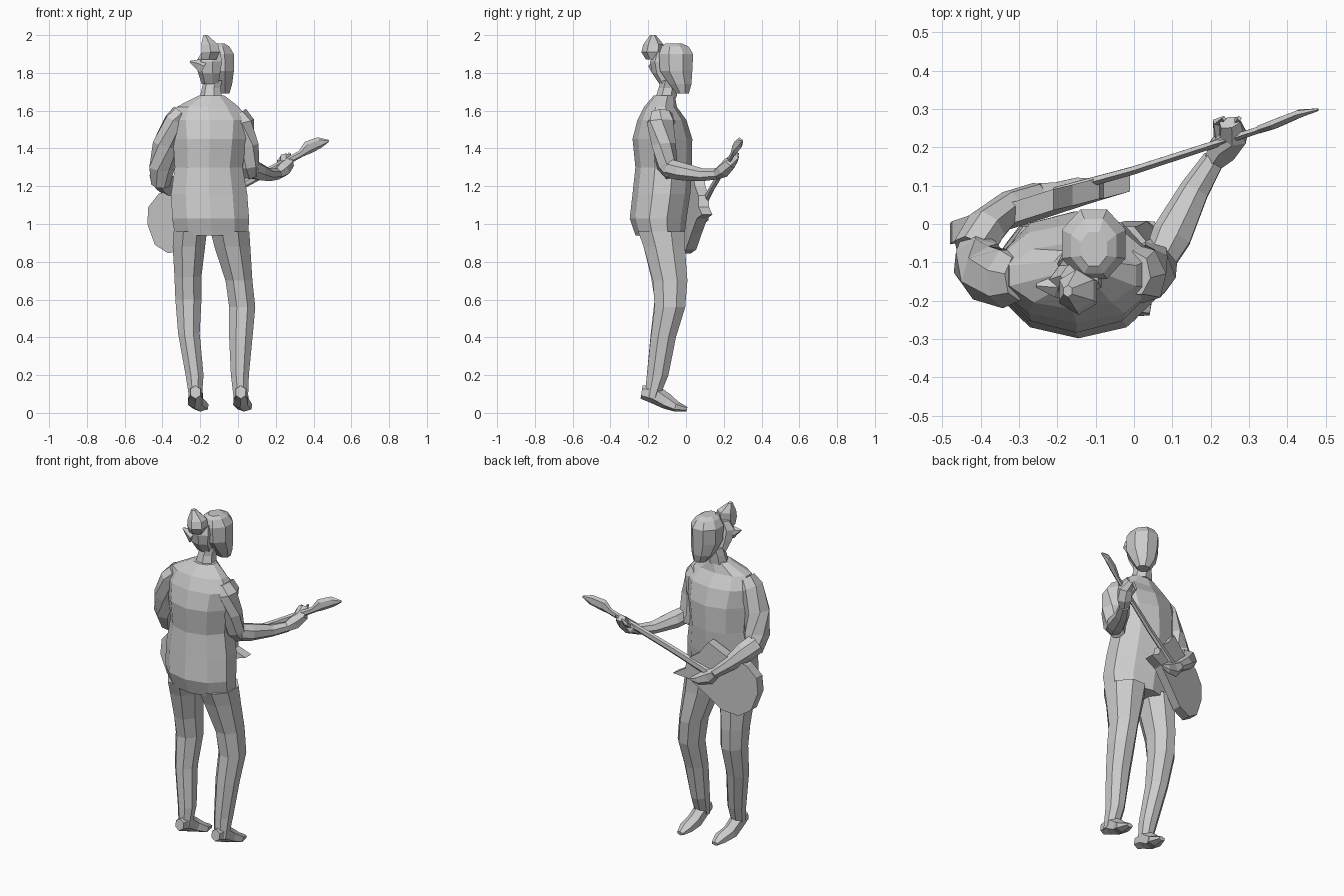
import bpy, bmesh, math
from mathutils import Vector


def skin(name, rings):
    """Join a list of point rings into a closed, flat-faceted shell."""
    bm = bmesh.new()
    rows = [[bm.verts.new(p) for p in r] for r in rings]
    n = len(rows[0])
    for a, b in zip(rows, rows[1:]):
        for i in range(n):
            j = (i + 1) % n
            bm.faces.new((a[i], a[j], b[j], b[i]))
    bm.faces.new(rows[0][::-1])
    bm.faces.new(rows[-1])
    bmesh.ops.recalc_face_normals(bm, faces=bm.faces)
    me = bpy.data.meshes.new(name)
    bm.to_mesh(me)
    bm.free()
    ob = bpy.data.objects.new(name, me)
    bpy.context.collection.objects.link(ob)
    return ob


def stack(name, levels, n=8, grow=1.03):
    """Horizontal sections given as (z, x0, x1, y0, y1)."""
    angles = [math.tau * (i + 0.5) / n for i in range(n)]
    return skin(name, [[((x0 + x1 + grow * math.cos(a) * (x1 - x0)) / 2,
                         (y0 + y1 + grow * math.sin(a) * (y1 - y0)) / 2, z) for a in angles]
                       for z, x0, x1, y0, y1 in levels])


def limb(name, path, n=6):
    """Sections square to a path of (x, y, z, half width, half height)."""
    pts = [Vector(p[:3]) for p in path]
    rings = []
    for i, p in enumerate(path):
        t = (pts[min(i + 1, len(pts) - 1)] - pts[max(i - 1, 0)]).normalized()
        side = t.cross(Vector((0, 0, 1))).normalized()
        up = side.cross(t)
        rings.append([pts[i] + side * p[3] * math.cos(math.tau * k / n + 0.5)
                      + up * p[4] * math.sin(math.tau * k / n + 0.5) for k in range(n)])
    return skin(name, rings)


# Shirt and hips
stack("torso", [(0.94, -0.34, 0.06, -0.265, -0.01), (1.03, -0.355, 0.065, -0.295, 0.0),
                (1.16, -0.36, 0.055, -0.28, 0.02), (1.30, -0.34, 0.03, -0.265, 0.03),
                (1.45, -0.35, 0.05, -0.28, 0.03), (1.55, -0.36, 0.06, -0.255, 0.0),
                (1.62, -0.33, 0.01, -0.22, -0.05), (1.68, -0.21, -0.07, -0.17, -0.06)], 10, 1.02)

# Neck and head
stack("neck", [(1.67, -0.20, -0.08, -0.16, -0.05), (1.72, -0.19, -0.09, -0.145, -0.045),
               (1.76, -0.18, -0.08, -0.135, -0.04)], 7)
stack("head", [(1.69, -0.12, -0.045, -0.05, 0.015), (1.74, -0.16, -0.03, -0.09, 0.03),
               (1.81, -0.185, -0.02, -0.14, 0.035), (1.90, -0.19, -0.02, -0.145, 0.04),
               (1.94, -0.165, -0.045, -0.13, 0.015), (1.955, -0.14, -0.07, -0.11, -0.02)], 8, 1.06)

# Tied-up hair
stack("hair_back", [(1.74, -0.19, -0.10, -0.14, -0.08), (1.80, -0.21, -0.09, -0.18, -0.09),
                    (1.86, -0.22, -0.08, -0.19, -0.10), (1.91, -0.19, -0.09, -0.17, -0.10)], 7)
stack("hair_bun", [(1.87, -0.20, -0.11, -0.21, -0.13), (1.91, -0.20, -0.09, -0.235, -0.12),
                   (1.95, -0.20, -0.10, -0.225, -0.12), (2.0, -0.185, -0.16, -0.19, -0.16)], 6)
limb("hair_strand", [(-0.18, -0.16, 1.83, 0.04, 0.045), (-0.21, -0.16, 1.845, 0.03, 0.03),
                     (-0.255, -0.16, 1.86, 0.006, 0.004)], 5)

# Trouser legs: left side then right side of the front view
stack("leg_a", [(0.08, -0.26, -0.19, -0.22, -0.14), (0.20, -0.28, -0.18, -0.21, -0.10),
                (0.42, -0.32, -0.20, -0.19, -0.05), (0.60, -0.335, -0.19, -0.17, 0.0),
                (0.72, -0.34, -0.19, -0.19, 0.005), (0.88, -0.35, -0.17, -0.23, 0.0),
                (0.96, -0.345, -0.16, -0.26, 0.0)], 8)
stack("leg_b", [(0.08, -0.025, 0.055, -0.22, -0.14), (0.20, -0.04, 0.06, -0.21, -0.09),
                (0.40, -0.05, 0.08, -0.19, -0.05), (0.56, -0.05, 0.095, -0.17, 0.0),
                (0.70, -0.07, 0.08, -0.18, 0.012), (0.88, -0.13, 0.07, -0.23, 0.0),
                (0.96, -0.15, 0.065, -0.26, 0.0)], 8)

# Heeled shoes
for tag, x, toe in (("a", -0.225, -0.195), ("b", 0.015, 0.035)):
    limb("shoe_" + tag, [(x, -0.235, 0.11, 0.03, 0.035), (x, -0.17, 0.10, 0.042, 0.05),
                         (x, -0.10, 0.06, 0.045, 0.042), (toe, -0.05, 0.033, 0.045, 0.028),
                         (toe, 0.005, 0.02, 0.022, 0.012)], 6)

# Fretting arm
limb("fret_upper_arm", [(0.0, -0.13, 1.585, 0.06, 0.05), (0.025, -0.13, 1.54, 0.08, 0.06),
                        (0.04, -0.12, 1.42, 0.075, 0.06), (0.05, -0.10, 1.31, 0.065, 0.055),
                        (0.065, -0.07, 1.26, 0.045, 0.04)], 7)
limb("fret_forearm", [(0.07, -0.09, 1.295, 0.045, 0.05), (0.10, -0.03, 1.28, 0.055, 0.05),
                      (0.16, 0.09, 1.26, 0.04, 0.035), (0.21, 0.17, 1.265, 0.03, 0.03)], 7)
limb("fret_hand", [(0.21, 0.165, 1.265, 0.03, 0.03), (0.235, 0.20, 1.285, 0.045, 0.04),
                   (0.26, 0.23, 1.32, 0.04, 0.035), (0.25, 0.265, 1.36, 0.03, 0.02)], 6)
for k in range(2):
    limb(f"fret_finger_{k}", [(0.22 + k * 0.05, 0.22, 1.30 + k * 0.02, 0.014, 0.014),
                              (0.215 + k * 0.05, 0.265, 1.33 + k * 0.02, 0.012, 0.012),
                              (0.235 + k * 0.04, 0.275, 1.36 + k * 0.015, 0.007, 0.007)], 4)

# Strumming arm
limb("strum_upper_arm", [(-0.30, -0.14, 1.59, 0.06, 0.05), (-0.335, -0.14, 1.55, 0.08, 0.055),
                         (-0.385, -0.13, 1.42, 0.075, 0.065), (-0.405, -0.10, 1.30, 0.07, 0.065),
                         (-0.41, -0.06, 1.21, 0.05, 0.055)], 7)
limb("strum_forearm", [(-0.42, -0.07, 1.26, 0.055, 0.06), (-0.385, -0.01, 1.22, 0.055, 0.06),
                       (-0.32, 0.05, 1.15, 0.04, 0.04), (-0.25, 0.08, 1.09, 0.03, 0.03)], 7)
limb("strum_hand", [(-0.25, 0.08, 1.09, 0.03, 0.03), (-0.21, 0.085, 1.06, 0.025, 0.045),
                    (-0.15, 0.105, 1.035, 0.018, 0.03), (-0.11, 0.11, 1.03, 0.01, 0.01)], 6)

# Guitar: slanted slab body, neck and headstock
outline = [(-0.01, 1.05), (-0.10, 1.03), (-0.19, 0.95), (-0.28, 0.865), (-0.37, 0.845),
           (-0.44, 0.89), (-0.48, 1.0), (-0.475, 1.09), (-0.42, 1.16), (-0.31, 1.20),
           (-0.21, 1.27), (-0.16, 1.20), (-0.09, 1.15), (-0.08, 1.09)]
skin("guitar_body", [[(x, 0.12 + 0.29 * x + 0.04 * (z - 1.1) + d, z) for x, z in outline]
                     for d in (-0.03, 0.025)])
limb("guitar_neck", [(-0.20, 0.085, 1.09, 0.014, 0.025), (0.0, 0.14, 1.195, 0.012, 0.022),
                     (0.34, 0.25, 1.375, 0.01, 0.018)], 6)
limb("guitar_headstock", [(0.33, 0.248, 1.37, 0.012, 0.018), (0.37, 0.262, 1.405, 0.014, 0.035),
                          (0.43, 0.287, 1.43, 0.012, 0.03), (0.48, 0.298, 1.44, 0.004, 0.006)], 6)
